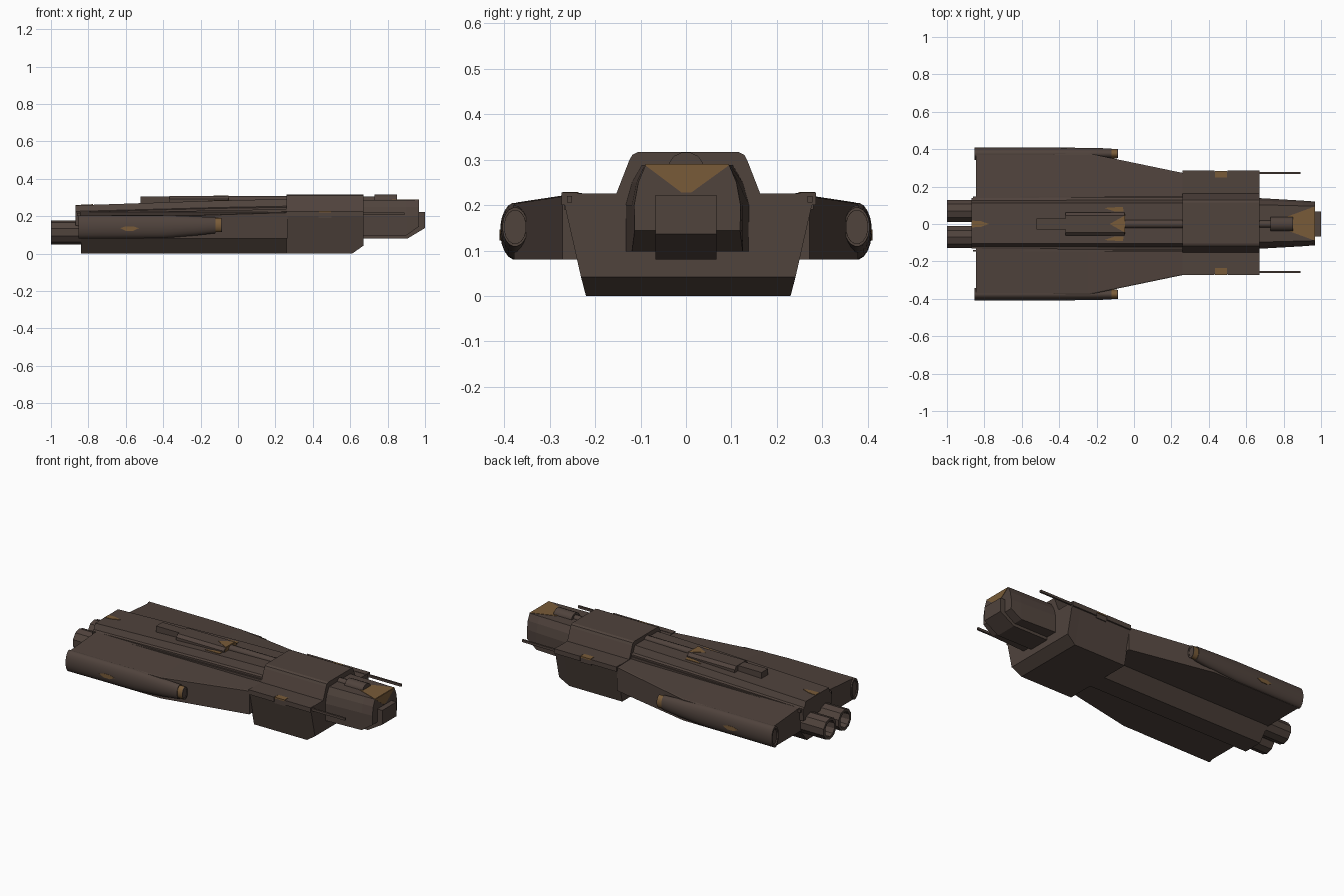
import bpy, bmesh, math

if "Cube" in bpy.data.objects:
    bpy.data.objects.remove(bpy.data.objects["Cube"])


def material(name, rgb):
    m = bpy.data.materials.new(name)
    m.diffuse_color = (*rgb, 1)
    m.use_nodes = True
    m.node_tree.nodes["Principled BSDF"].inputs["Base Color"].default_value = m.diffuse_color
    return m


BROWN = material("dark_brown_hull", (0.080, 0.056, 0.046))
GOLD = material("tan_marking", (0.19, 0.105, 0.04))


def loft(name, rings, mat=BROWN, smooth=False):
    """Skin matching rings of 3D points and cap both ends."""
    bm = bmesh.new()
    vs = [[bm.verts.new(p) for p in r] for r in rings]
    n = len(rings[0])
    for a, b in zip(vs, vs[1:]):
        for i in range(n):
            j = (i + 1) % n
            bm.faces.new((a[i], a[j], b[j], b[i]))
    bm.faces.new(vs[0][::-1])
    bm.faces.new(vs[-1])
    bmesh.ops.recalc_face_normals(bm, faces=bm.faces)
    me = bpy.data.meshes.new(name)
    bm.to_mesh(me)
    bm.free()
    me.materials.append(mat)
    ob = bpy.data.objects.new(name, me)
    bpy.context.collection.objects.link(ob)
    if smooth:
        bpy.ops.object.select_all(action='DESELECT')
        ob.select_set(True)
        bpy.context.view_layer.objects.active = ob
        bpy.ops.object.shade_smooth_by_angle(angle=math.radians(40))
    return ob


def sym(x, half, c=0.0):
    """Mirror a half section (y, z), listed bottom to top, into a ring at x."""
    return [(x, c + y, z) for y, z in half] + [(x, c - y, z) for y, z in reversed(half)]


def section(x, pts, s=1):
    return [(x, s * y, z) for y, z in pts]


def oval(x, y, z, ry, rz, n):
    return [(x, y + ry * math.cos(2 * math.pi * (i + .5) / n),
             z + rz * math.sin(2 * math.pi * (i + .5) / n)) for i in range(n)]


def box(name, x, y, z, mat=BROWN):
    y, z = sorted(y), sorted(z)
    q = [(y[0], z[0]), (y[1], z[0]), (y[1], z[1]), (y[0], z[1])]
    return loft(name, [section(x[0], q), section(x[1], q)], mat)


def plate(name, pts, d):
    """Thin painted marking, thickened along d."""
    return loft(name, [pts, [tuple(a + b for a, b in zip(p, d)) for p in pts]], GOLD)


# Forward collar with chamfered chin
top = [(.272, .2), (.272, .226), (.158, .226), (.13, .298), (.123, .311), (.11, .317)]
loft("collar", [sym(.26, [(.225, 0)] + top, .005),
                sym(.61, [(.225, 0)] + top, .005),
                sym(.67, [(.236, .042)] + top, .005)])

# Nose and central jaw
loft("nose", [sym(.66, [(.135, .098), (.136, .2), (.122, .25), (.1, .288)], .003),
              sym(.90, [(.122, .098), (.122, .2), (.112, .25), (.094, .288)], .003),
              sym(.967, [(.116, .144), (.117, .2), (.108, .25), (.092, .288)], .003)])
jaw = [(.66, .08), (.905, .08), (1, .137), (1, .222), (.66, .222)]
loft("jaw", [[(x, y, z) for x, z in jaw] for y in (-.067, .067)])
loft("nose_turret", [oval(.73, 0, .285, .038, .032, 12),
                     oval(.85, 0, .285, .038, .032, 12)], smooth=True)
loft("nose_turret_rear", [oval(.66, 0, .285, .02, .02, 10),
                          oval(.73, 0, .285, .02, .02, 10)], smooth=True)
plate("nose_top_marking", [(.82, -.035, .287), (.967, -.089, .287),
                           (.967, .094, .287), (.82, .04, .287)], (0, 0, .003))
plate("nose_front_marking", [(.966, -.09, .288), (.966, .095, .288),
                             (.966, .012, .228), (.966, -.01, .228)], (.003, 0, 0))

# Raised spine along the hull
loft("spine", [
    sym(-.87, [(.132, .15), (.135, .222), (.122, .226), (.108, .258)], .003),
    sym(-.10, [(.136, .10), (.14, .242), (.125, .247), (.108, .284)], .003),
    sym(.27, [(.136, .10), (.14, .248), (.125, .254), (.108, .292)], .003)])

# Narrow belly keel between the wings
keel = [(.06, 0), (.14, .10)]
loft("keel", [sym(-.84, keel), sym(.27, keel)])

# Dorsal gun: rear housing, body, long barrel
box("dorsal_gun_rear", (-.52, -.365), (-.03, .03), (.25, .306))
body = [(.062, .25), (.062, .292), (.045, .308)]
loft("dorsal_gun_body", [sym(-.365, body), sym(-.05, body)])
loft("dorsal_gun_barrel", [oval(-.06, 0, .288, .022, .02, 10),
                           oval(.27, 0, .288, .022, .02, 10)], smooth=True)
plate("dorsal_gun_marking", [(-.13, 0, .307), (-.05, -.045, .307),
                             (-.05, .045, .307)], (0, 0, .003))
plate("dorsal_gun_front_marking", [(-.051, -.06, .27), (-.051, .06, .27),
                                   (-.051, .044, .308), (-.051, -.044, .308)], (.004, 0, 0))
plate("tail_marking", [(-.868, -.018, .2575), (-.82, -.016, .259), (-.775, 0, .2615),
                       (-.82, .016, .259), (-.868, .018, .2575)], (0, 0, .003))

for s, side in ((-1, "right"), (1, "left")):
    # Slab wing, tapering to the collar
    def wing(y, z):
        return [(.1, .08), (y, .08), (y, z - .003), (y - .006, z), (.1, .226)]
    loft("wing_" + side, [section(-.845, wing(.378, .205), s),
                          section(-.245, wing(.378, .206), s),
                          section(.265, wing(.272, .222), s)])

    # Wingtip gun pod with dished tail and tan muzzle band
    y = s * .376
    loft("gun_pod_" + side, [oval(-.847, y, .143, .022, .045, 20),
                             oval(-.853, y, .143, .025, .05, 20),
                             oval(-.853, y, .143, .033, .063, 20),
                             oval(-.4, y, .144, .033, .062, 20),
                             oval(-.22, y, .148, .031, .051, 20),
                             oval(-.12, y, .152, .028, .043, 20)], smooth=True)
    loft("gun_muzzle_" + side, [oval(-.12, y, .152, .025, .038, 16),
                                oval(-.09, y, .152, .025, .038, 16)], GOLD, smooth=True)
    loft("gun_bore_" + side, [oval(-.10, y, .152, .0248, .0378, 16),
                              oval(-.086, y, .152, .0248, .0378, 16),
                              oval(-.086, y, .152, .017, .027, 16),
                              oval(-.088, y, .152, .017, .027, 16)], smooth=True)
    mark = [(-.63, .136), (-.6, .122), (-.56, .122), (-.53, .136), (-.56, .146), (-.6, .146)]
    plate("pod_marking_" + side, [(x, s * .404, z) for x, z in mark], (0, s * .006, 0))

    # Collar shoulder rails with a tan notch between, and a sensor rod
    c = .006
    for x0, x1, part in ((.26, .43, "rear"), (.5, .67, "front")):
        box(f"shoulder_rail_{part}_{side}", (x0, x1),
            (c + s * .245, c + s * .28), (.2, .228))
    box("shoulder_notch_" + side, (.43, .5), (c + s * .235, c + s * .274), (.19, .2265))
    box("shoulder_marking_" + side, (.432, .498), (c + s * .242, c + s * .278), (.22, .2285), GOLD)
    box("sensor_rod_" + side, (.66, .89), (.008 + s * .259, .008 + s * .27), (.206, .22))

    # Tan patch on the spine beside the dorsal gun
    plate("spine_marking_" + side, [(-.16, s * .086, .281), (-.1, s * .066, .2835),
                                    (-.055, s * .066, .285), (-.06, s * .092, .285)], (0, 0, .003))

    # Hollow engine nozzle
    y = s * .07
    loft("engine_nozzle_" + side, [oval(-.78, y, .114, .062, .064, 10),
                                   oval(-1, y, .114, .062, .064, 10),
                                   oval(-1, y, .114, .045, .047, 10),
                                   oval(-.9, y, .114, .04, .042, 10)])

    # Raised strip along each spine shoulder
    loft("spine_strip_" + side, [
        section(-.86, [(.138, .2), (.148, .2), (.148, .218), (.138, .218)], s),
        section(.265, [(.138, .22), (.148, .22), (.148, .238), (.138, .238)], s)])
